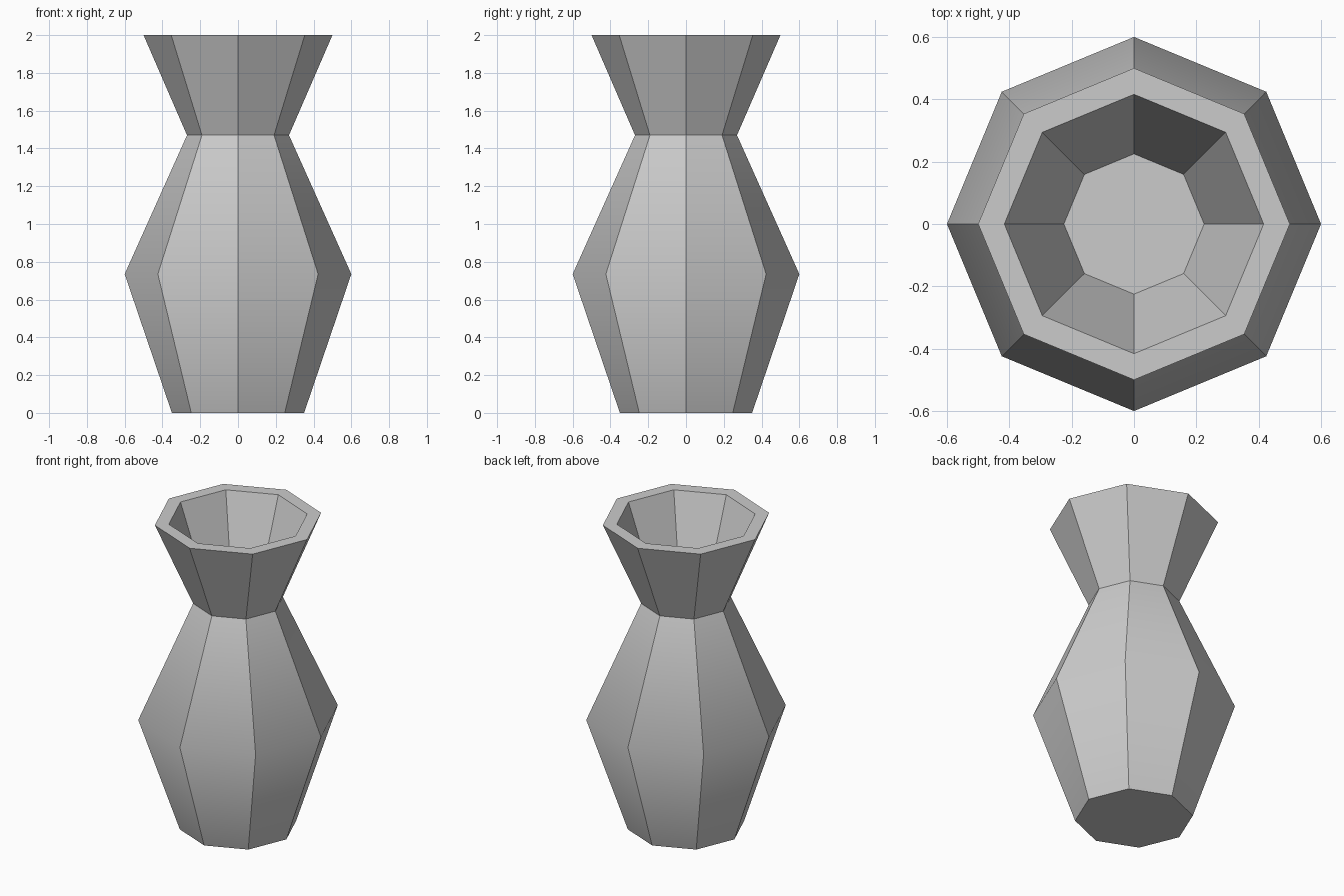
import bpy, bmesh, math

if "Cube" in bpy.data.objects:
    bpy.data.objects.remove(bpy.data.objects["Cube"])

SIDES = 8
# Profile (radius, height): base, belly, neck, rim, inner rim, bottom of the opening
PROFILE = [(0.35, 0), (0.6, 0.735), (0.27, 1.47), (0.5, 2.0),
           (0.416, 2.0), (0.225, 1.47)]

bm = bmesh.new()


def ring(radius, z):
    return [bm.verts.new((radius * math.cos(math.tau * i / SIDES),
                          radius * math.sin(math.tau * i / SIDES), z))
            for i in range(SIDES)]


# Vase wall, outside and inside of the funnel
rings = [ring(r, z) for r, z in PROFILE]
for low, high in zip(rings, rings[1:]):
    for i in range(SIDES):
        j = (i + 1) % SIDES
        bm.faces.new((low[i], low[j], high[j], high[i]))

# Base and floor of the opening
bm.faces.new(rings[0][::-1])
bm.faces.new(rings[-1])
bm.normal_update()

# Soft belly, every other edge crisp
for face in bm.faces:
    face.smooth = True
for edge in bm.edges:
    edge.smooth = edge.calc_face_angle() < math.radians(40.7)

mesh = bpy.data.meshes.new("vase")
bm.to_mesh(mesh)
bm.free()
vase = bpy.data.objects.new("vase", mesh)
bpy.context.collection.objects.link(vase)
